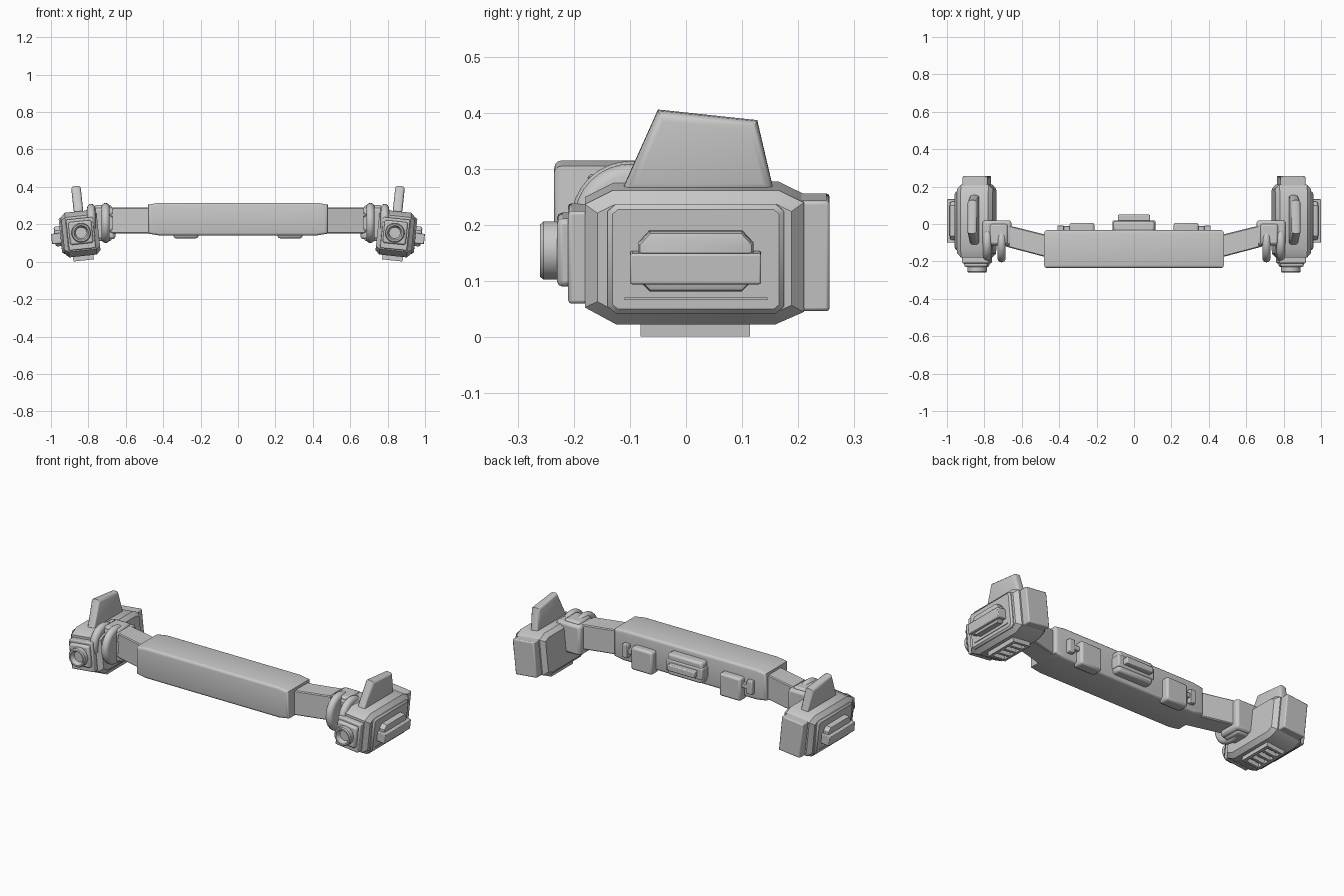
import bpy, bmesh, math
from mathutils import Matrix, Vector

cube = bpy.data.objects.get("Cube")
if cube:
    bpy.data.objects.remove(cube, do_unlink=True)

grey = bpy.data.materials.new("light grey")
grey.use_nodes = True
GREY = (0.58, 0.58, 0.58, 1)
grey.diffuse_color = GREY
grey.node_tree.nodes["Principled BSDF"].inputs["Base Color"].default_value = GREY

# Side pods lean outward about this pivot
PIVOT = Vector((0.84, 0, 0.15))
LEAN = (Matrix.Translation(PIVOT) @ Matrix.Rotation(math.radians(6), 4, 'Y')
        @ Matrix.Translation(-PIVOT))


def finish(name, bm, bevel=0.0, mirror=True, lean=False):
    if lean:
        bm.transform(LEAN)
    bmesh.ops.recalc_face_normals(bm, faces=bm.faces[:])
    mesh = bpy.data.meshes.new(name)
    bm.to_mesh(mesh)
    bm.free()
    mesh.materials.append(grey)
    ob = bpy.data.objects.new(name, mesh)
    bpy.context.collection.objects.link(ob)
    bpy.ops.object.select_all(action='DESELECT')
    ob.select_set(True)
    bpy.context.view_layer.objects.active = ob
    bpy.ops.object.shade_smooth_by_angle(angle=math.radians(35))
    if bevel:
        mod = ob.modifiers.new("Bevel", 'BEVEL')
        mod.width, mod.segments = bevel, 2
        mod.limit_method, mod.angle_limit = 'ANGLE', math.radians(25)
    if mirror:
        ob.modifiers.new("Mirror", 'MIRROR').use_mirror_merge = False
    return ob


def box(name, x, y, z, bevel=0.006, **kw):
    bm = bmesh.new()
    bmesh.ops.create_cube(bm, size=1)
    for v in bm.verts:
        v.co = [(r[0] + r[1]) / 2 + c * (r[1] - r[0]) for r, c in zip((x, y, z), v.co)]
    return finish(name, bm, bevel, **kw)


def prism(name, pts, lo, hi, axis, rim=0.006, segments=1, **kw):
    """Extrude a profile along an axis and chamfer only the two end rims."""
    bm = bmesh.new()
    k = "XYZ".index(axis)

    def ring(d):
        return [bm.verts.new((*p[:k], d, *p[k:])) for p in pts]

    a, b = ring(lo), ring(hi)
    caps = [bm.faces.new(a), bm.faces.new(b[::-1])]
    for i in range(len(pts)):
        j = (i + 1) % len(pts)
        bm.faces.new((a[i], a[j], b[j], b[i]))
    bmesh.ops.recalc_face_normals(bm, faces=bm.faces[:])
    bmesh.ops.bevel(bm, geom=[e for f in caps for e in f.edges], offset=rim,
                    segments=segments, profile=0.5, affect='EDGES')
    return finish(name, bm, **kw)


def lathe(name, centre, profile, axis, steps=32, **kw):
    """Spin (radius, depth) points round the x or y axis."""
    bm = bmesh.new()
    rings = []
    for r, d in profile:
        ring = []
        for i in range(steps):
            t = math.tau * i / steps
            c, s = r * math.cos(t), r * math.sin(t)
            off = (d, c, s) if axis == 'X' else (c, d, s)
            ring.append(bm.verts.new(Vector(centre) + Vector(off)))
        rings.append(ring)
    for p, q in zip(rings, rings[1:]):
        for i in range(steps):
            j = (i + 1) % steps
            bm.faces.new((p[i], p[j], q[j], q[i]))
    bm.faces.new(rings[0])
    bm.faces.new(rings[-1])
    return finish(name, bm, **kw)


# Centre bar with tapered ends
prism("centre_bar", [(-0.48, 0.15), (-0.42, 0.14), (0.42, 0.14), (0.48, 0.15),
                     (0.48, 0.305), (0.42, 0.315), (-0.42, 0.315), (-0.48, 0.305)],
      -0.235, -0.033, 'Y', rim=0.014, segments=3, mirror=False)

# Arms from bar to hinges
prism("side_arm", [(0.46, -0.06), (0.46, -0.18), (0.67, -0.125), (0.67, -0.008)],
      0.15, 0.29, 'Z', rim=0.005)

# Hinges: block, top pad, two rounded rings and rivets
box("hinge_block", (0.655, 0.81), (-0.115, 0.02), (0.12, 0.29), 0.015)
box("hinge_top_pad", (0.675, 0.77), (-0.11, 0.0), (0.11, 0.302), 0.012)
for label, x, r in (("inner", 0.708, 0.107), ("outer", 0.785, 0.102)):
    arc = [math.pi * i / 8 for i in range(9)]
    lathe(label + "_hinge_ring", (x, -0.098, 0.207),
          [(r - 0.022 + 0.022 * math.sin(t), -0.022 * math.cos(t)) for t in arc], 'X')
for label, z in (("lower", 0.165), ("upper", 0.25)):
    lathe(label + "_hinge_rivet", (0.673, -0.112, z),
          [(0.011, 0.01), (0.011, -0.008), (0.006, -0.012)], 'Y', steps=16)

# Pod shell
prism("pod_body", [(-0.18, 0.06), (-0.125, 0.03), (0.16, 0.03), (0.21, 0.052),
                   (0.21, 0.248), (0.165, 0.27), (-0.13, 0.27), (-0.18, 0.245)],
      0.745, 0.937, 'X', rim=0.022, lean=True)
box("pod_front", (0.768, 0.912), (-0.21, -0.15), (0.066, 0.232), 0.006, lean=True)
box("pod_rear", (0.773, 0.907), (0.18, 0.256), (0.052, 0.25), 0.006, lean=True)
prism("pod_side_panel", [(-0.14, 0.065), (-0.125, 0.052), (0.16, 0.052), (0.175, 0.065),
                         (0.175, 0.235), (0.16, 0.248), (-0.125, 0.248), (-0.14, 0.235)],
      0.92, 0.95, 'X', rim=0.009, lean=True)
box("panel_ridge", (0.94, 0.954), (-0.11, 0.145), (0.078, 0.082), 0, lean=True)

# Side grip: rounded pad with a wide band
prism("grip_pad", [(-0.085, 0.115), (-0.065, 0.095), (0.1, 0.095), (0.12, 0.115),
                   (0.12, 0.18), (0.1, 0.202), (-0.065, 0.202), (-0.085, 0.18)],
      0.94, 0.982, 'X', rim=0.01, segments=2, lean=True)
box("grip_band", (0.94, 0.999), (-0.1, 0.134), (0.11, 0.165), 0.004, lean=True)

# Fin on top of each pod
prism("fin", [(-0.114, 0.262), (-0.05, 0.406), (0.127, 0.387), (0.156, 0.262)],
      0.815, 0.866, 'X', rim=0.016, segments=3, lean=True)

# Lens: square mount and hollow barrel
box("lens_mount", (0.778, 0.902), (-0.23, -0.2), (0.095, 0.217), 0.01, lean=True)
lathe("lens_barrel", (0.838, 0, 0.154),
      [(0.052, -0.2), (0.052, -0.254), (0.047, -0.26), (0.039, -0.26),
       (0.034, -0.245), (0.03, -0.235)], 'Y', lean=True)

# Vent below each pod: rim and cross bars leaving open slots
for label, x in (("inner", 0.785), ("outer", 0.879)):
    box(label + "_vent_rail", (x, x + 0.016), (-0.081, 0.114), (0.006, 0.04), 0, lean=True)
for i in range(5):
    y = -0.081 + i * 0.045
    box("vent_bar_%d" % (i + 1), (0.785, 0.895), (y, y + 0.015), (0.006, 0.04), 0, lean=True)

# Back of the bar: middle module and two clip pads
box("middle_module", (-0.11, 0.11), (-0.05, 0.015), (0.165, 0.285), 0.012, mirror=False)
box("middle_module_band", (-0.115, 0.115), (-0.05, 0.02), (0.19, 0.255), 0.006, mirror=False)
box("middle_module_key", (-0.085, 0.085), (0.0, 0.05), (0.205, 0.24), 0.005, mirror=False)
box("clip_pad", (0.212, 0.345), (-0.06, 0.006), (0.125, 0.255), 0.012)
box("clip_arm", (0.33, 0.41), (-0.05, -0.012), (0.2, 0.225), 0.003)
box("clip_tab", (0.375, 0.41), (-0.05, -0.008), (0.175, 0.25), 0.004)
